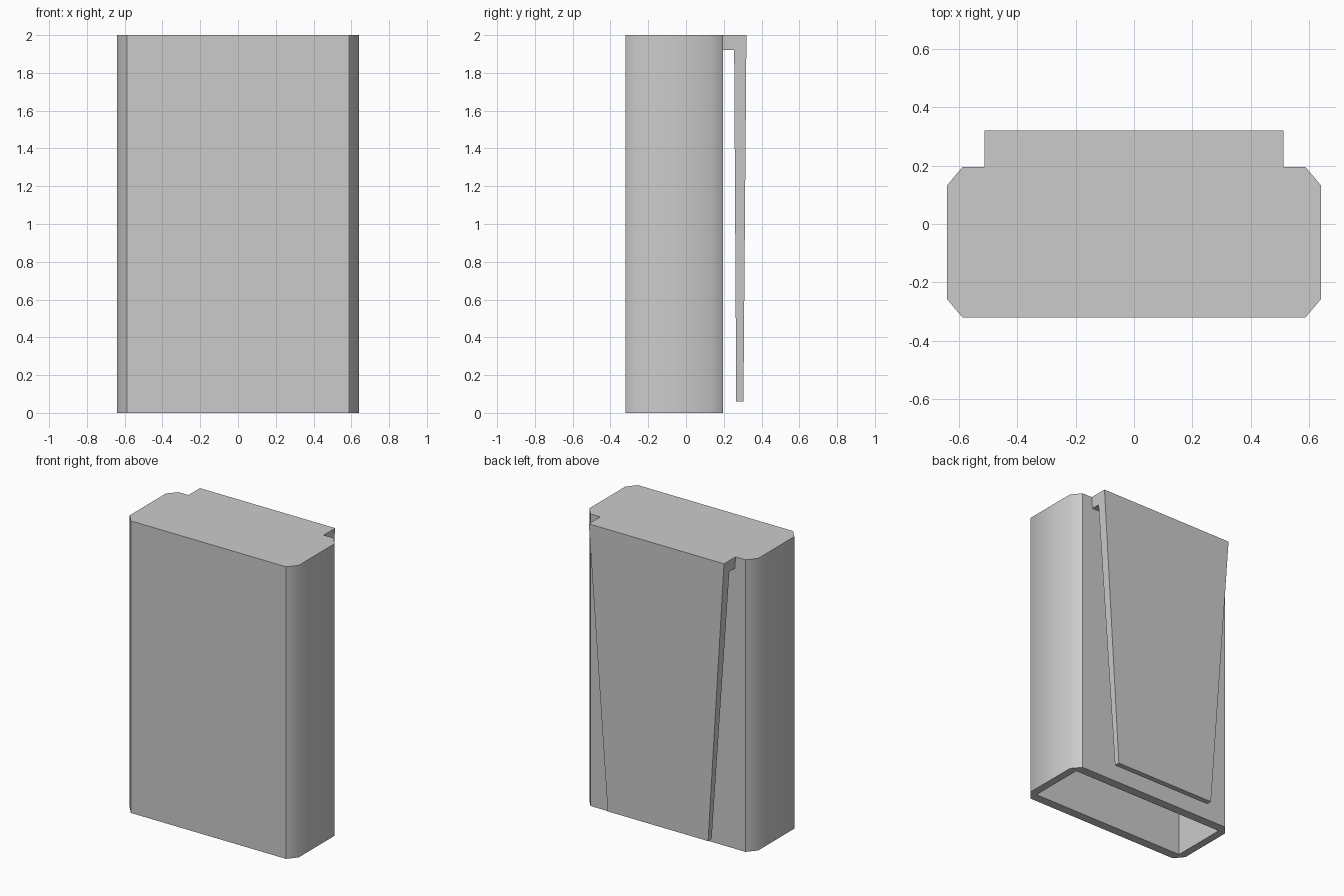
import bpy, bmesh, math

if "Cube" in bpy.data.objects:
    bpy.data.objects.remove(bpy.data.objects["Cube"])

HX, Y0, Y1, H = 0.64, -0.32, 0.195, 2.0   # body half width, depth range, height
CX, CY = 0.0525, 0.0625                   # corner chamfer and wall thickness
ROOF = 1.92                               # ceiling of the hollow, underside of the bridge


def finish(name, bm):
    bmesh.ops.recalc_face_normals(bm, faces=bm.faces)
    mesh = bpy.data.meshes.new(name)
    bm.to_mesh(mesh)
    bm.free()
    obj = bpy.data.objects.new(name, mesh)
    bpy.context.collection.objects.link(obj)
    return obj


# Hollow case: chamfered outside, rectangular pocket open at the bottom
bm = bmesh.new()
outer, inner = [], []
for sx, sy in ((1, 1), (-1, 1), (-1, -1), (1, -1)):
    x, y = sx * HX, Y1 if sy > 0 else Y0
    side = (x, y - sy * CY)
    flat = (x - sx * CX, y)
    outer += [side, flat] if sx * sy > 0 else [flat, side]
    inner.append((x - sx * CX, y - sy * CY))


def ring(points, z):
    return [bm.verts.new((x, y, z)) for x, y in points]


def walls(a, b):
    n = len(a)
    for i in range(n):
        j = (i + 1) % n
        bm.faces.new((a[i], a[j], b[j], b[i]))


ob, ot = ring(outer, 0), ring(outer, H)
ib, it = ring(inner, 0), ring(inner, ROOF)
walls(ob, ot)
walls(ib, it)
bm.faces.new(ot)
bm.faces.new(it)
for i in range(4):                        # bottom rim
    bm.faces.new((ob[2 * i], ob[2 * i + 1], ib[i]))
    bm.faces.new((ob[2 * i + 1], ob[(2 * i + 2) % 8], ib[(i + 1) % 4], ib[i]))
case = finish("case", bm)
bpy.context.view_layer.objects.active = case
case.select_set(True)
bpy.ops.object.shade_smooth_by_angle(angle=math.radians(45))

# Tapered belt clip with its bridge at the top (side profile in y, z)
profile = [(Y1, H), (0.32, H), (0.304, 0.06), (0.266, 0.06), (0.255, ROOF), (Y1, ROOF)]
bm = bmesh.new()
sides = []
for s in (-1, 1):
    sides.append([bm.verts.new((s * (0.38 + 0.132 * (z - 0.06) / 1.94), y, z))
                  for y, z in profile])
walls(*sides)
for s in sides:
    bm.faces.new(s)
finish("belt_clip", bm)
